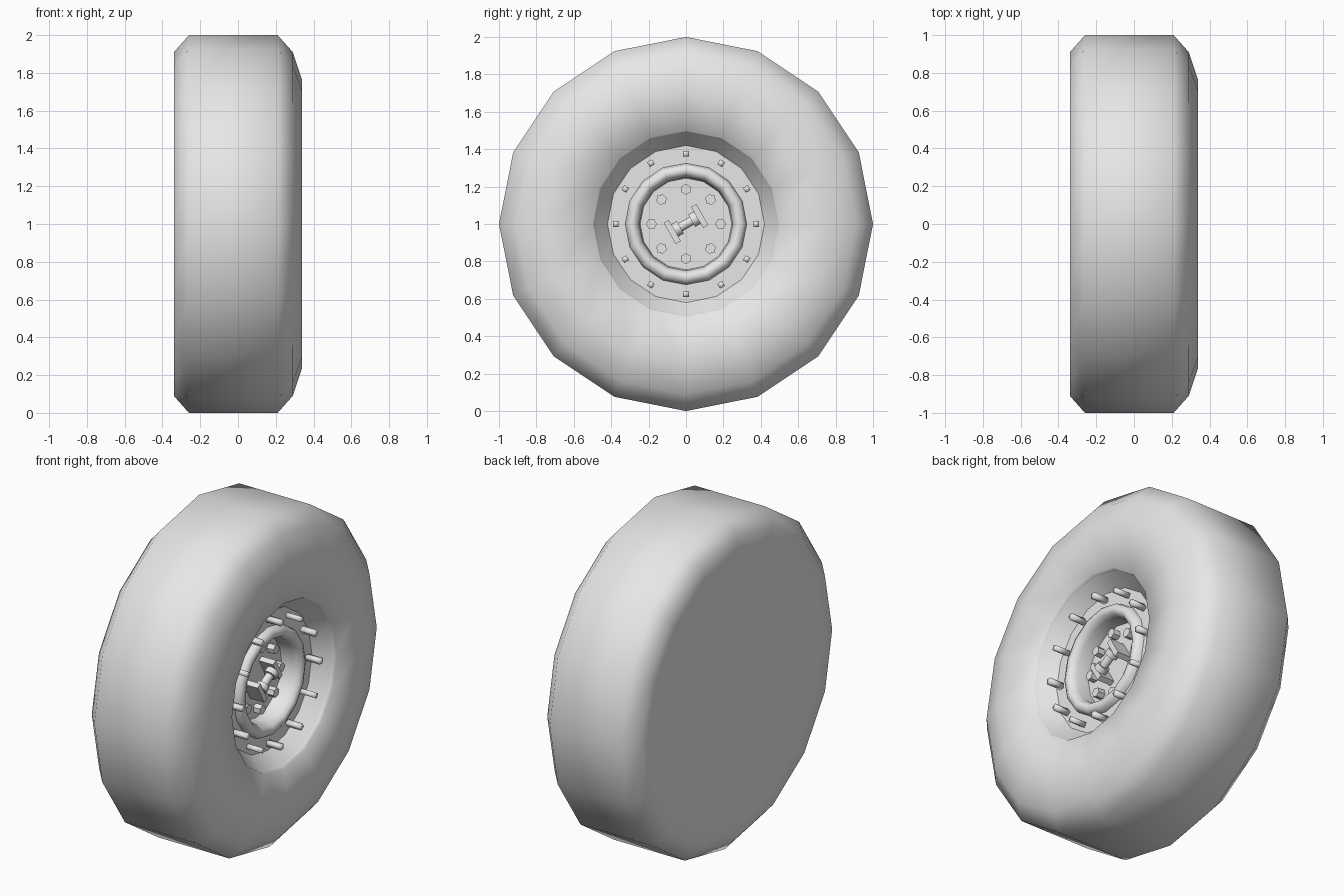
import bpy
import bmesh
from math import sin, cos, pi, radians
from mathutils import Matrix, Vector

if "Cube" in bpy.data.objects:
    bpy.data.objects.remove(bpy.data.objects["Cube"])

grey = bpy.data.materials.new("plain_grey")
grey.use_nodes = True
colour = (0.8, 0.8, 0.8, 1)
grey.diffuse_color = colour
grey.node_tree.nodes["Principled BSDF"].inputs["Base Color"].default_value = colour

SIDES = 16
AXLE = Vector((0, 0, 1))


def finish(name, bm, angle):
    mesh = bpy.data.meshes.new(name)
    bm.to_mesh(mesh)
    bm.free()
    mesh.materials.append(grey)
    obj = bpy.data.objects.new(name, mesh)
    obj.location = AXLE
    bpy.context.collection.objects.link(obj)
    bpy.ops.object.select_all(action='DESELECT')
    obj.select_set(True)
    bpy.context.view_layer.objects.active = obj
    bpy.ops.object.shade_smooth_by_angle(angle=radians(angle))
    return obj


def lathe(name, profile, cap_start=False, cap_end=False, angle=60):
    """Spin (x, radius) points round the axle."""
    bm = bmesh.new()
    rings = []
    for x, r in profile:
        turns = [2 * pi * k / SIDES for k in range(SIDES)]
        rings.append([bm.verts.new((x, r * sin(t), r * cos(t))) for t in turns])
    for a, b in zip(rings, rings[1:]):
        for k in range(SIDES):
            n = (k + 1) % SIDES
            bm.faces.new((a[k], b[k], b[n], a[n]))
    if cap_start:
        bm.faces.new(rings[0])
    if cap_end:
        bm.faces.new(reversed(rings[-1]))
    return finish(name, bm, angle)


def rod(bm, start, end, radius, sides, spin=0):
    """Prism between two points."""
    start, end = Vector(start), Vector(end)
    d = end - start
    turn = d.to_track_quat('Z', 'Y').to_matrix().to_4x4()
    place = Matrix.Translation((start + end) / 2) @ turn @ Matrix.Rotation(spin, 4, 'Z')
    bmesh.ops.create_cone(bm, cap_ends=True, segments=sides, radius1=radius,
                          radius2=radius, depth=d.length, matrix=place)


def bolt_circle(name, count, ring, x0, x1, radius, sides, spin, angle):
    bm = bmesh.new()
    for k in range(count):
        t = 2 * pi * k / count
        y, z = ring * sin(t), ring * cos(t)
        rod(bm, (x0, y, z), (x1, y, z), radius, sides, spin - t)
    return finish(name, bm, angle)


# Tyre with a flat closed back
lathe("tyre", [(-.34, .8), (-.34, .91), (-.26, 1), (.21, 1), (.29, .91),
               (.34, .76), (.31, .5), (.29, .49)], cap_start=True)

# Rim cone, flange, rounded ring and recessed hub plate
lathe("rim", [(.29, .49), (.2, .42), (.2, .325)], angle=40)
lathe("rim_ring", [(.2, .325), (.23, .318), (.245, .29), (.235, .265), (.2, .25), (.12, .245)])
lathe("hub_plate", [(.12, .245), (.12, .05)], cap_end=True)

# Bolts
bolt_circle("rim_bolts", 12, .375, .19, .295, .021, 4, pi / 4, 100)
bolt_circle("wheel_nuts", 8, .185, .115, .165, .029, 6, 0, 30)

# Hub lock: a crossbar with collars between two upright plates
along = Vector((0, cos(radians(30)), sin(radians(30))))
bm = bmesh.new()
mid = Vector((.19, 0, 0))
rod(bm, mid - along * .08, mid + along * .08, .024, 12)
for side in (-1, 1):
    rod(bm, mid + along * side * .035, mid + along * side * .07, .038, 12)
    place = (Matrix.Translation(Vector((.165, 0, 0)) + along * side * .085)
             @ Matrix.Rotation(radians(30), 4, 'X') @ Matrix.Diagonal((.1, .032, .13, 1)))
    bmesh.ops.create_cube(bm, size=1, matrix=place)
finish("hub_lock", bm, 35)
